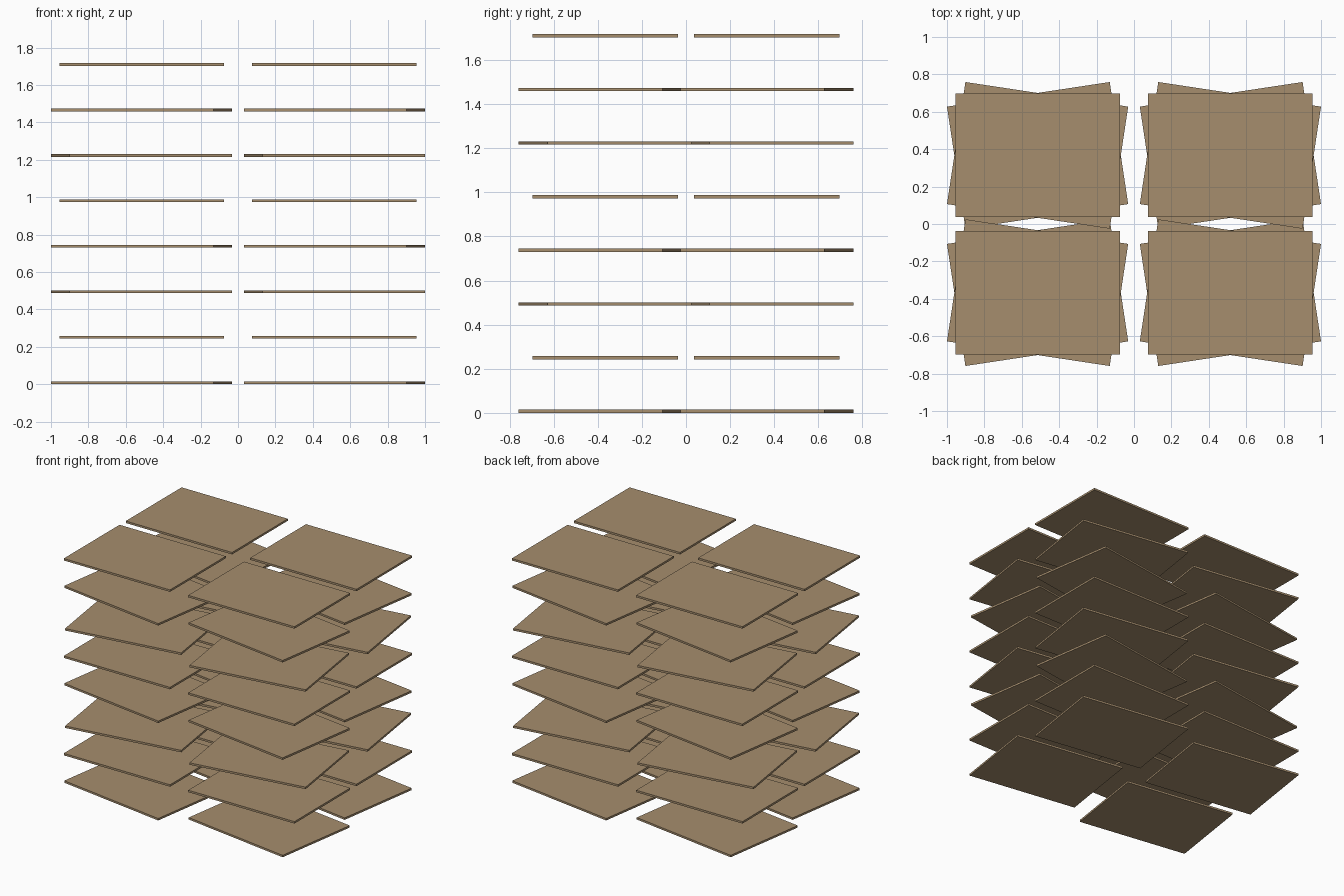
import bpy

if "Cube" in bpy.data.objects:
    bpy.data.objects.remove(bpy.data.objects["Cube"])

# Tan board material
mat = bpy.data.materials.new("tan_board")
mat.diffuse_color = (0.38, 0.27, 0.155, 1.0)
mat.use_nodes = True
mat.node_tree.nodes["Principled BSDF"].inputs["Base Color"].default_value = mat.diffuse_color

LEVELS, STEP = 8, 0.2432
SIZE = (0.88, 0.66, 0.015)
CX, CY = 0.5155, 0.367
TWIST = 0.15  # radians, cycling -, 0, + up the stack


def board(name, x, y, z, angle):
    bpy.ops.mesh.primitive_cube_add(size=1, location=(x, y, z))
    ob = bpy.context.object
    ob.name = name
    for v in ob.data.vertices:
        v.co = [c * s for c, s in zip(v.co, SIZE)]
    ob.rotation_euler.z = angle
    ob.data.materials.append(mat)


# Four stacks of floating boards
for level in range(LEVELS):
    z = SIZE[2] / 2 + level * STEP
    angle = (level % 3 - 1) * TWIST
    for side, sx in (("left", -1), ("right", 1)):
        for row, sy in (("front", -1), ("back", 1)):
            board(f"board_{row}_{side}_{level + 1}", sx * CX, sy * CY, z, angle)
